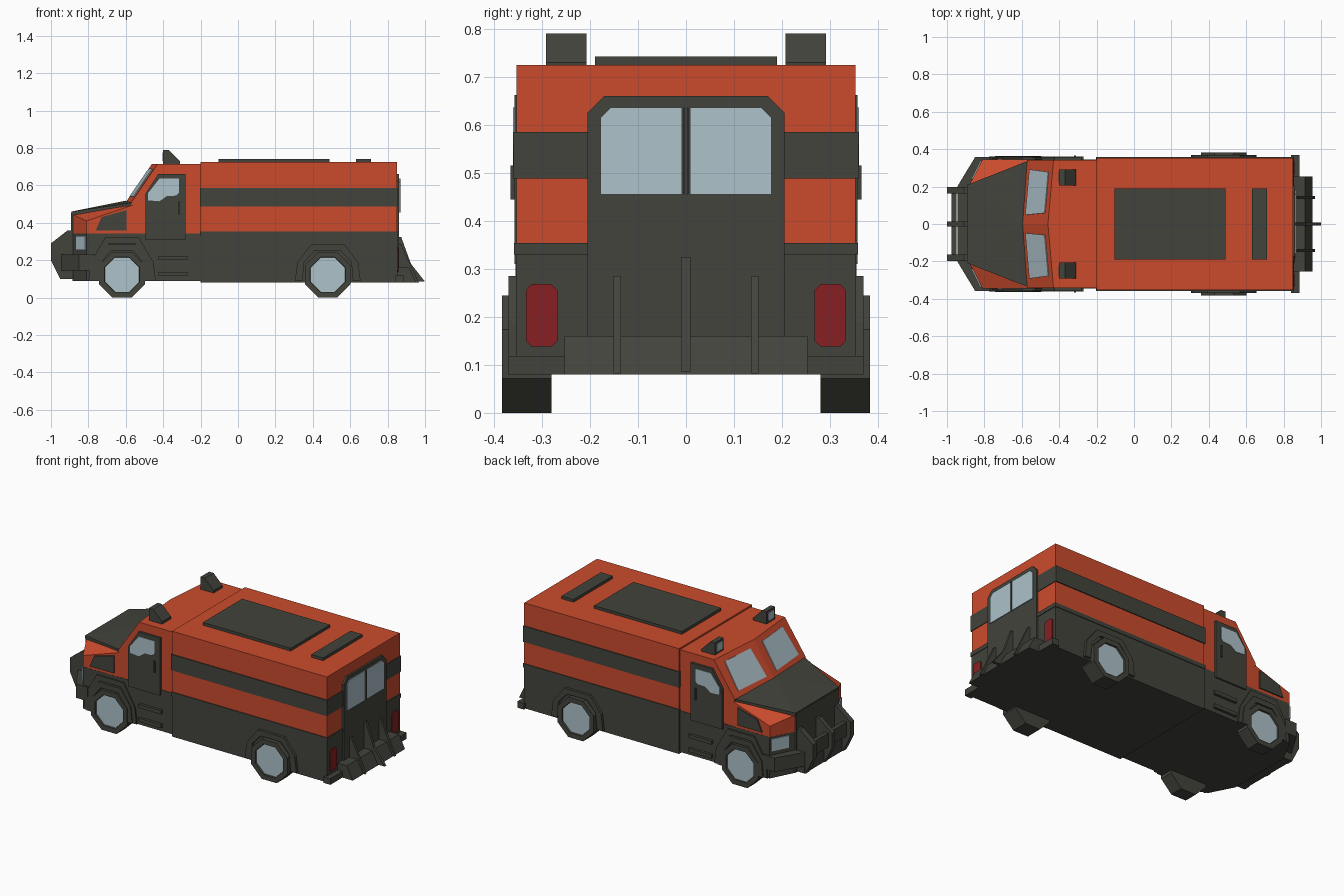
import bpy, bmesh, math
from mathutils import Vector

if "Cube" in bpy.data.objects:
    bpy.data.objects.remove(bpy.data.objects["Cube"])


def material(name, rgb):
    m = bpy.data.materials.new(name)
    m.diffuse_color = (*rgb, 1)
    m.use_nodes = True
    m.node_tree.nodes["Principled BSDF"].inputs["Base Color"].default_value = m.diffuse_color
    return m


ORANGE = material("orange_paint", (0.60, 0.071, 0.026))
DARK = material("dark_grey", (0.056, 0.056, 0.046))
GLASS = material("pale_glass", (0.42, 0.54, 0.59))
RED = material("lamp_red", (0.245, 0.0145, 0.017))


def finish(name, bm, *mats):
    bmesh.ops.recalc_face_normals(bm, faces=bm.faces)
    me = bpy.data.meshes.new(name)
    bm.to_mesh(me)
    bm.free()
    for m in mats:
        me.materials.append(m)
    ob = bpy.data.objects.new(name, me)
    bpy.context.collection.objects.link(ob)
    return ob


def add_prism(bm, pts, axis, a, b, s=1):
    """Extrude a 2D outline along an axis from a to b; s=-1 flips across y."""
    def place(p, t):
        x, y, z = {'x': (t, p[0], p[1]), 'y': (p[0], t, p[1]), 'z': (p[0], p[1], t)}[axis]
        return (x, y * s, z)
    lo = [bm.verts.new(place(p, a)) for p in pts]
    hi = [bm.verts.new(place(p, b)) for p in pts]
    n = len(pts)
    bm.faces.new(lo)
    cap = bm.faces.new(hi)
    for i in range(n):
        j = (i + 1) % n
        bm.faces.new((lo[i], lo[j], hi[j], hi[i]))
    return cap


def prism(name, pts, axis, a, b, mat, mirror=False):
    bm = bmesh.new()
    for s in ((1, -1) if mirror else (1,)):
        add_prism(bm, pts, axis, a, b, s)
    return finish(name, bm, mat)


def box(name, x, y, z, mat, mirror=False):
    return prism(name, [(x[0], z[0]), (x[1], z[0]), (x[1], z[1]), (x[0], z[1])],
                 'y', y[0], y[1], mat, mirror)


def hull(name, pts, mat, mirror=False):
    bm = bmesh.new()
    for s in ((1, -1) if mirror else (1,)):
        vs = [bm.verts.new((p[0], p[1] * s, p[2])) for p in pts]
        bmesh.ops.convex_hull(bm, input=vs)
    bmesh.ops.dissolve_limit(bm, angle_limit=0.01, verts=bm.verts, edges=bm.edges)
    return finish(name, bm, mat)


def both(pts):
    return [(x, s * y, z) for x, y, z in pts for s in (1, -1)]


def sym(pts):
    """Close a half outline (x, y) across y = 0."""
    return pts + [(x, -y) for x, y in reversed(pts)]


# Rear box body with stripe and trim
box("body_upper", (-0.20, 0.85), (-0.353, 0.353), (0.33, 0.725), ORANGE)
box("body_lower", (-0.20, 0.852), (-0.354, 0.354), (0.08, 0.335), DARK)
box("body_stripe", (-0.203, 0.854), (-0.359, 0.359), (0.488, 0.585), DARK)
box("body_trim", (-0.203, 0.856), (-0.358, 0.358), (0.33, 0.354), DARK)

# Roof plates
box("roof_hatch", (-0.105, 0.49), (-0.19, 0.19), (0.72, 0.742), DARK)
box("roof_vent", (0.63, 0.71), (-0.19, 0.19), (0.72, 0.742), DARK)

# Cab
prism("cab_lower", sym([(-0.195, 0.346), (-0.81, 0.346), (-0.885, 0.20)]), 'z', 0.09, 0.342, DARK)
hull("cab_upper", both([(-0.195, 0.343, 0.34), (-0.195, 0.343, 0.715), (-0.57, 0.343, 0.34),
                        (-0.57, 0.343, 0.51), (-0.43, 0.343, 0.715)])
     + [(-0.60, 0, 0.34), (-0.60, 0, 0.51), (-0.46, 0, 0.715)], ORANGE)
hull("front_fenders", both([(-0.56, 0.345, 0.34), (-0.81, 0.345, 0.34), (-0.885, 0.20, 0.34),
                            (-0.56, 0.345, 0.495), (-0.81, 0.345, 0.41), (-0.885, 0.20, 0.445)]), ORANGE)
hull("hood", both([(x, y, z - d) for x, y, z in ((-0.565, 0.338, 0.508), (-0.60, 0.0, 0.518), (-0.89, 0.21, 0.46))
                   for d in (0, 0.02)]), DARK)
box("grille", (-0.892, -0.86), (-0.205, 0.205), (0.10, 0.455), DARK)

# Windshield panes lying on the sloped front of the cab
c0, s0, up = Vector((-0.60, 0, 0.51)), Vector((-0.57, 0.343, 0.51)), Vector((0.14, 0, 0.205))
nrm = up.cross(s0 - c0).normalized()
pane = [c0 + (s0 - c0) * u + up * v for u, v in ((0.14, 0.13), (0.85, 0.13), (0.81, 0.86), (0.17, 0.86))]
hull("windshield", [p + nrm * d for p in pane for d in (-0.003, 0.005)], GLASS, True)

# Headlights on the angled front corners
a, b = Vector((-0.81, 0.346, 0)), Vector((-0.885, 0.20, 0))
out = Vector((-0.146, 0.075, 0)).normalized()
hull("headlights", [a.lerp(b, t) + out * d + Vector((0, 0, z))
                    for t in (0.05, 0.72) for d in (-0.002, 0.006) for z in (0.255, 0.33)], GLASS, True)

# Fender vents, doors, windows, handles and steps
prism("fender_vents", [(-0.76, 0.36), (-0.73, 0.43), (-0.595, 0.468), (-0.595, 0.36)], 'y', 0.34, 0.352, DARK, True)
prism("cab_doors", [(-0.495, 0.31), (-0.495, 0.555), (-0.425, 0.662), (-0.28, 0.662), (-0.28, 0.31)],
      'y', 0.33, 0.357, DARK, True)
prism("door_windows", [(-0.48, 0.52), (-0.48, 0.56), (-0.42, 0.636), (-0.315, 0.636), (-0.315, 0.56),
                       (-0.33, 0.545), (-0.38, 0.543), (-0.42, 0.515)], 'y', 0.354, 0.360, GLASS, True)
box("door_handles", (-0.32, -0.31), (0.35, 0.366), (0.445, 0.515), DARK, True)
for i, z in enumerate((0.115, 0.20)):
    box(f"side_step_{i + 1}", (-0.425, -0.27), (0.33, 0.362), (z, z + 0.022), DARK, True)

# Roof lamps
prism("roof_lamps", [(-0.40, 0.71), (-0.40, 0.79), (-0.37, 0.79), (-0.31, 0.73), (-0.31, 0.71)],
      'y', 0.207, 0.292, DARK, True)
box("roof_lamp_glass", (-0.404, -0.398), (0.222, 0.277), (0.73, 0.777), GLASS, True)

# Front bumper and bull bar
prism("front_bumper", sym([(-0.77, 0.357), (-0.85, 0.357), (-0.945, 0.20)]), 'z', 0.145, 0.23, DARK)
box("bumper_base", (-0.945, -0.80), (-0.20, 0.20), (0.10, 0.16), DARK)
guard = [(-0.88, 0.36), (-0.91, 0.36), (-1.0, 0.29), (-1.0, 0.20), (-0.95, 0.10), (-0.88, 0.10)]
prism("guard_side_bars", guard, 'y', 0.163, 0.198, DARK, True)
prism("guard_center_bar", guard, 'y', -0.014, 0.014, DARK)
box("guard_cross_bar", (-0.975, -0.95), (-0.18, 0.18), (0.20, 0.285), DARK)


# Wheels and arches
def octagon(cx, cz, apothem):
    r = apothem / math.cos(math.pi / 8)
    return [(cx + r * math.cos(math.pi / 8 + k * math.pi / 4),
             cz + r * math.sin(math.pi / 8 + k * math.pi / 4)) for k in range(8)]


def wheels(name, cx, y):
    bm = bmesh.new()
    caps = [add_prism(bm, octagon(cx, 0.1225, 0.1225), 'y', 0.28, y, s) for s in (1, -1)]
    bmesh.ops.recalc_face_normals(bm, faces=bm.faces)
    for cap in caps:
        bmesh.ops.inset_region(bm, faces=[cap], thickness=0.031)
        bmesh.ops.inset_region(bm, faces=[cap], thickness=0.002, depth=-0.01)
        cap.material_index = 1
    finish(name, bm, DARK, GLASS)


def arch(name, cx, w, h, y):
    """Angular arch ring over a wheel."""
    def half(k, w, h):
        return [(cx - k * w, 0.09), (cx - k * w * 0.93, 0.19), (cx - k * w * 0.5, h)]
    outer = half(1, w, h) + half(-1, w, h)[::-1]
    inner = half(1, w - 0.04, h - 0.032) + half(-1, w - 0.04, h - 0.032)[::-1]
    prism(name, outer + inner[::-1], 'y', 0.33, y, DARK, True)


wheels("front_wheels", -0.62, 0.364)
wheels("rear_wheels", 0.48, 0.383)
arch("front_arch_outer", -0.62, 0.18, 0.322, 0.355)
arch("front_arch_inner", -0.62, 0.155, 0.285, 0.361)
arch("rear_arch", 0.48, 0.175, 0.285, 0.370)

# Rear doors and glass
prism("rear_doors", [(-0.205, 0.08), (0.205, 0.08), (0.205, 0.625), (0.17, 0.66), (-0.17, 0.66), (-0.205, 0.625)],
      'x', 0.84, 0.862, DARK)
prism("rear_windows", [(0.008, 0.455), (0.178, 0.455), (0.178, 0.615), (0.157, 0.636), (0.008, 0.636)],
      'x', 0.86, 0.867, GLASS, True)
box("rear_window_bars", (0.86, 0.87), (0.002, 0.005), (0.455, 0.636), DARK, True)

# Tail lamps with clipped corners
prism("tail_lamps", [(0.28, 0.138), (0.322, 0.138), (0.333, 0.15), (0.333, 0.256), (0.322, 0.268),
                     (0.28, 0.268), (0.268, 0.256), (0.268, 0.15)], 'x', 0.85, 0.858, RED, True)

# Rear bumper, sloped step and fins
box("rear_bumper", (0.84, 0.885), (-0.37, 0.37), (0.08, 0.118), DARK)
prism("rear_step", [(0.85, 0.08), (0.955, 0.08), (0.915, 0.16), (0.85, 0.16)], 'y', -0.253, 0.253, DARK)
prism("rear_center_fin", [(0.85, 0.085), (1.0, 0.085), (0.925, 0.18), (0.872, 0.325), (0.85, 0.325)],
      'y', -0.009, 0.009, DARK)
prism("rear_side_fins", [(0.85, 0.082), (0.967, 0.082), (0.925, 0.17), (0.872, 0.285), (0.85, 0.285)],
      'y', 0.135, 0.151, DARK, True)
